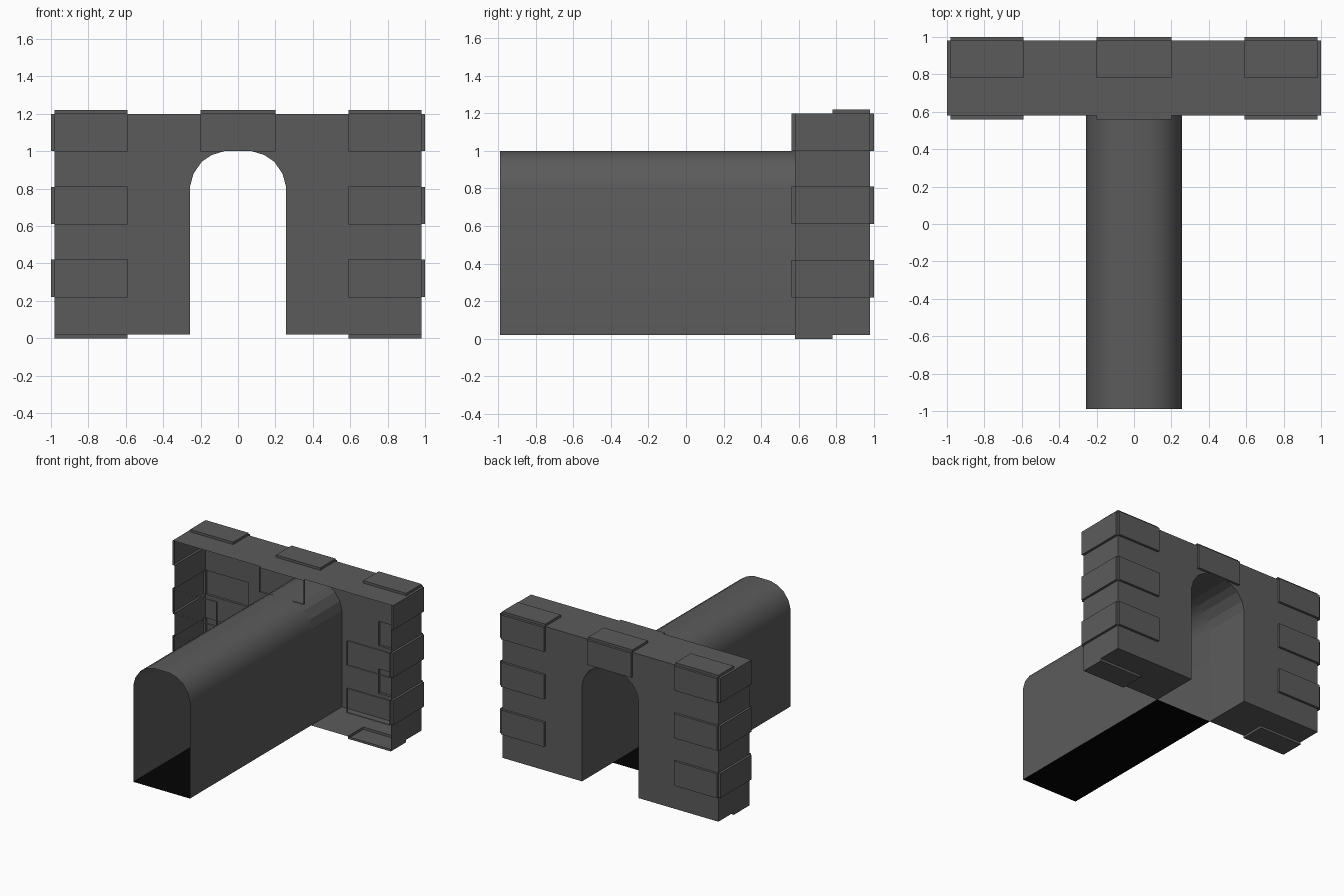
import bpy
import bmesh
from mathutils import Vector

if "Cube" in bpy.data.objects:
    bpy.data.objects.remove(bpy.data.objects["Cube"])


def material(name, value):
    m = bpy.data.materials.new(name)
    m.diffuse_color = (value, value, value, 1)
    m.use_nodes = True
    m.node_tree.nodes["Principled BSDF"].inputs["Base Color"].default_value = m.diffuse_color
    return m


stone = material("dark grey stone", 0.105)
black = material("black floor", 0.001)


def finish(bm, name, mat, smooth=False):
    mesh = bpy.data.meshes.new(name)
    bm.to_mesh(mesh)
    bm.free()
    mesh.materials.append(mat)
    for p in mesh.polygons:
        p.use_smooth = smooth
    obj = bpy.data.objects.new(name, mesh)
    bpy.context.collection.objects.link(obj)
    return obj


FRONT, WALL, BACK = -0.99, 0.58, 0.98
BASE, TOP, HALF, RAISE = 0.02, 1.2, 0.98, 0.02

# Arch profile, left foot over the crown to the right foot
right_half = [(0.075, 1.0), (0.14, 0.98), (0.193, 0.945), (0.238, 0.88), (0.257, 0.81), (0.257, BASE)]
arch = [(-x, z) for x, z in reversed(right_half)] + right_half

# Tunnel tube: open sheet without end caps
bm = bmesh.new()
near = [bm.verts.new((x, FRONT, z)) for x, z in arch]
far = [bm.verts.new((x, WALL, z)) for x, z in arch]
for i in range(len(arch) - 1):
    bm.faces.new((near[i], near[i + 1], far[i + 1], far[i]))
tube = finish(bm, "tunnel_tube", stone, True)
bpy.context.view_layer.objects.active = tube
tube.select_set(True)
bpy.ops.object.shade_smooth_by_angle(angle=0.6)

# Tunnel floor
bm = bmesh.new()
bm.faces.new([bm.verts.new((x, y, BASE)) for x, y in
              ((-0.257, FRONT), (0.257, FRONT), (0.257, WALL), (-0.257, WALL))])
finish(bm, "tunnel_floor", black)

# Portal block with the arch cut through it
bm = bmesh.new()
outline = arch + [(HALF, BASE), (HALF, TOP), (-HALF, TOP), (-HALF, BASE)]
a = [bm.verts.new((x, WALL, z)) for x, z in outline]
b = [bm.verts.new((x, BACK, z)) for x, z in outline]
n = len(outline)
bm.faces.new(a)
bm.faces.new(b[::-1])
for i in range(n):
    j = (i + 1) % n
    bm.faces.new((a[j], a[i], b[i], b[j]))
bmesh.ops.recalc_face_normals(bm, faces=bm.faces[:])

# Brick joints
cuts = [(0, v) for v in (-0.59, -0.2, 0.2, 0.59)] + [(1, 0.78)]
cuts += [(2, v) for v in (0.22, 0.42, 0.61, 0.81, 1.0)]
for axis, v in cuts:
    co, no = Vector(), Vector()
    co[axis], no[axis] = v, 1
    bmesh.ops.bisect_plane(bm, geom=bm.verts[:] + bm.edges[:] + bm.faces[:],
                           plane_co=co, plane_no=no, dist=1e-5)
bm.normal_update()


def is_brick(c, d):
    ax = abs(c.x)
    low = 0.22 < c.z < 0.42 or 0.61 < c.z < 0.81
    high = c.z > 1.0
    if d.y:
        corner = ax > 0.59 and (low or (high and d.y > 0))
        return corner or (ax < 0.2 and high)
    if d.x:
        return ax > 0.9 and (low or high)
    if d.z > 0:
        return c.z > 1.1 and c.y > 0.78 and (ax > 0.59 or ax < 0.2)
    return c.z < 0.1 and c.y < 0.78 and ax > 0.59


# Raised bricks, pushed out one direction at a time
directions = [Vector(d) for d in ((1, 0, 0), (-1, 0, 0), (0, 1, 0), (0, -1, 0), (0, 0, 1), (0, 0, -1))]
groups = [(d, [f for f in bm.faces if f.normal.dot(d) > 0.99 and is_brick(f.calc_center_median(), d)])
          for d in directions]
for d, faces in groups:
    ret = bmesh.ops.extrude_face_region(bm, geom=faces)
    bmesh.ops.translate(bm, vec=d * RAISE, verts=[g for g in ret["geom"] if isinstance(g, bmesh.types.BMVert)])
    old = [f for f in faces if f.is_valid]
    if old:
        bmesh.ops.delete(bm, geom=old, context="FACES_ONLY")
bm.normal_update()

# The side facing the tunnel is left open
gone = []
for f in bm.faces:
    c = f.calc_center_median()
    if f.normal.y < -0.9 and c.y < WALL + 0.01 and abs(c.x) < HALF and BASE < c.z < TOP:
        gone.append(f)
bmesh.ops.delete(bm, geom=gone, context="FACES")
finish(bm, "tunnel_portal", stone)
